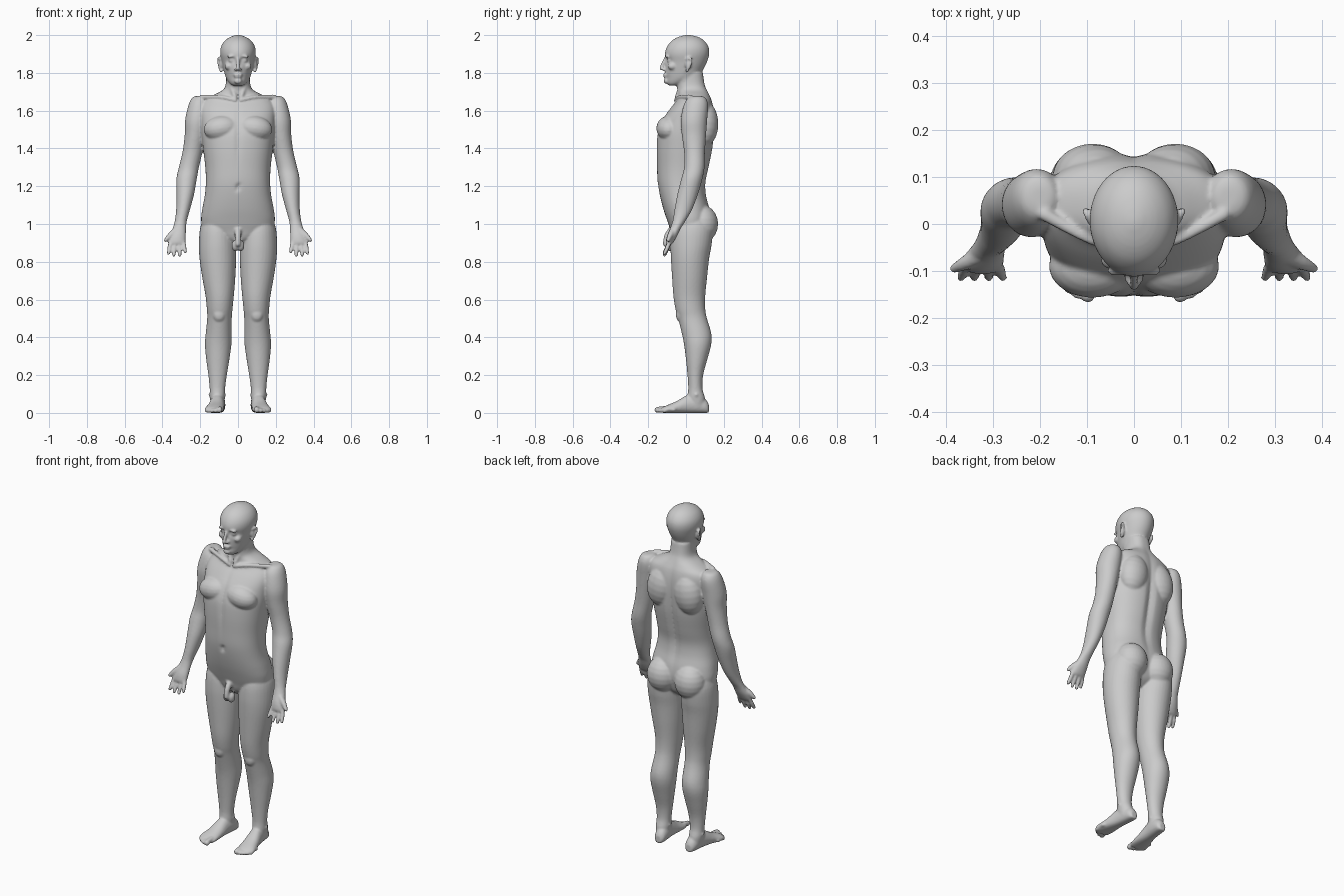
import bpy
from math import cos, sin, pi, exp, copysign
from mathutils import Vector, Matrix

verts, faces = [], []


def resample(rows, k=4):
    """Catmull-Rom through rows of numbers."""
    out = []
    for i in range(len(rows) - 1):
        p = [rows[max(0, min(len(rows) - 1, i + j))] for j in (-1, 0, 1, 2)]
        for s in range(k):
            t = s / k
            out.append([b + .5 * t * (c - a + t * (2 * a - 5 * b + 4 * c - d + t * (3 * (b - c) + d - a)))
                        for a, b, c, d in zip(*p)])
    return out + [list(rows[-1])]


def loft(rings):
    """Closed skin over a list of rings, wound so that it faces outward."""
    base, n, m = len(verts), len(rings[0]), len(rings)
    for ring in rings:
        verts.extend(ring)
    a, b, c = rings[m // 2][0], rings[m // 2][n // 4], rings[m // 2][n // 2]
    travel = sum(rings[-1], Vector()) / n - sum(rings[0], Vector()) / n
    flip = (b - a).cross(c - a).dot(travel) < 0
    new = [(base + j * n + i, base + j * n + (i + 1) % n, base + (j + 1) * n + (i + 1) % n, base + (j + 1) * n + i)
           for j in range(m - 1) for i in range(n)]
    new.append(tuple(base + i for i in reversed(range(n))))
    new.append(tuple(base + (m - 1) * n + i for i in range(n)))
    faces.extend(f[::-1] if flip else f for f in new)


def oval(i, n, e):
    c, s = cos(2 * pi * i / n), sin(2 * pi * i / n)
    return copysign(abs(c) ** (2 / e), c), copysign(abs(s) ** (2 / e), s)


def column(rows, side=1, n=32, e=2.0, warp=None):
    """Rows: height, centre x, half width, front y, back y."""
    rings = []
    for z, cx, w, yf, yb in resample(rows):
        ring = []
        for i in range(n):
            c, s = oval(i, n, e)
            v = Vector((side * (cx + w * c), (yf + yb) / 2 + (yb - yf) / 2 * s, z))
            ring.append(warp(v, s) if warp else v)
        rings.append(ring)
    loft(rings)


def ball(c, r, side=1, rot=0, n=16):
    m = Matrix.Translation((side * c[0], c[1], c[2])) @ Matrix.Rotation(side * rot, 4, 'Y')
    rings = []
    for j in range(11):
        a = -pi / 2 + .06 + (pi - .12) * j / 10
        rings.append([m @ Vector((r[0] * cos(a) * cos(2 * pi * i / n), r[1] * cos(a) * sin(2 * pi * i / n),
                                  r[2] * sin(a))) for i in range(n)])
    loft(rings)


def rod(pts, side=1, n=12):
    """Round-ended limb through points (x, y, z, radius)."""
    pts = resample(pts)
    P = [Vector((side * p[0], p[1], p[2])) for p in pts]
    rings = []
    for i, p in enumerate(P):
        q = (P[min(i + 1, len(P) - 1)] - P[max(i - 1, 0)]).to_track_quat('Z', 'Y')
        r = pts[i][3]
        rings.append([p + q @ Vector((r * cos(2 * pi * k / n), r * sin(2 * pi * k / n), 0)) for k in range(n)])
    loft(rings)
    for i in (0, -1):
        ball(P[i], [pts[i][3]] * 3, n=12)


def bump(x, w):
    return exp(-(x / w) ** 2)


# torso and neck, with spine and breastbone grooves
def torso_warp(v, s):
    if s > 0:
        v.y -= .016 * bump(v.x, .022) * bump(v.z - 1.38, .25)
    else:
        v.y += .008 * bump(v.x, .014) * bump(v.z - 1.47, .14)
        v.y += .014 * bump(v.x, .012) * bump(v.z - 1.195, .014)
    return v


column([(z, 0, w, f, b) for z, w, f, b in (
    (.885, .03, -.03, .06), (.92, .1, -.065, .1), (.97, .18, -.082, .12), (1.02, .195, -.1, .13),
    (1.08, .189, -.12, .125), (1.15, .176, -.138, .108), (1.22, .17, -.15, .105), (1.3, .173, -.154, .122),
    (1.4, .185, -.156, .142), (1.48, .194, -.15, .15), (1.55, .198, -.125, .152), (1.61, .2, -.085, .147),
    (1.655, .18, -.05, .137), (1.685, .125, -.042, .124), (1.71, .08, -.045, .112),
    (1.74, .065, -.05, .1), (1.8, .062, -.045, .09))], n=80, e=2.3, warp=torso_warp)


# head, with eye sockets and mouth crease pressed in
def head_warp(v, s):
    if s < 0:
        v.x *= 1 + .12 * s * bump(v.z - 1.8, .08)
        v.y += .014 * bump(abs(v.x) - .034, .018) * bump(v.z - 1.868, .014)
        v.y += .006 * bump(v.z - 1.775, .008) * bump(v.x, .03)
    return v


column([(z, 0, w, f, b) for z, w, f, b in (
    (1.733, .025, -.09, -.045), (1.745, .043, -.102, .0), (1.775, .064, -.107, .065), (1.82, .077, -.11, .092),
    (1.86, .086, -.109, .112), (1.9, .094, -.112, .123), (1.935, .091, -.102, .12), (1.965, .075, -.081, .102),
    (1.985, .051, -.052, .076), (1.996, .026, -.022, .045), (2.001, .006, 0, .015))], n=72, warp=head_warp)
rod([(0, -.108, 1.878, .008), (0, -.122, 1.85, .009), (0, -.131, 1.824, .011)])
ball((0, -.106, 1.757), (.022, .012, .015))
ball((0, -.111, 1.791), (.025, .011, .006))
ball((0, -.109, 1.779), (.021, .011, .006))

for side in (1, -1):
    # face and ears
    ball((.034, -.086, 1.866), (.017, .016, .013), side)
    ball((.035, -.1, 1.888), (.026, .012, .006), side, .12)
    ball((.011, -.117, 1.818), (.009, .012, .008), side)
    ball((.05, -.072, 1.835), (.022, .025, .02), side)
    rod([(.09, .004, 1.808, .008), (.097, .014, 1.83, .008), (.103, .03, 1.86, .007),
         (.102, .022, 1.878, .007), (.095, .004, 1.872, .006)], side)
    ball((.09, .012, 1.845), (.01, .017, .028), side)

    # chest, shoulder blades, buttocks, collar bones, neck muscles
    ball((.088, -.09, 1.507), (.094, .067, .066), side, .15, 32)
    ball((.128, -.128, 1.492), (.007, .016, .007), side)
    ball((.088, .1, 1.53), (.085, .071, .12), side, -.15, 32)
    ball((.09, .085, 1.0), (.09, .085, .1), side, 0, 32)
    rod([(.015, -.055, 1.655, .01), (.09, -.035, 1.672, .01), (.19, .02, 1.672, .014)], side)
    rod([(.06, .025, 1.83, .014), (.045, -.01, 1.76, .016), (.016, -.048, 1.672, .012)], side)

    # arms
    column([(1.678, .2, .02, .035, .08), (1.668, .203, .04, .012, .103), (1.63, .206, .056, -.012, .117),
            (1.55, .216, .064, -.028, .112), (1.47, .226, .056, -.022, .106), (1.38, .241, .053, -.01, .1),
            (1.3, .26, .053, -.01, .098), (1.24, .272, .054, -.025, .087), (1.16, .279, .047, -.045, .064),
            (1.08, .29, .037, -.06, .034), (1.02, .302, .032, -.07, .0), (.98, .31, .035, -.083, -.026),
            (.94, .318, .042, -.1, -.045), (.905, .322, .044, -.107, -.065), (.892, .322, .038, -.105, -.075)], side)

    # fingers and thumb
    for x0, x1, z1 in ((.356, .368, .845), (.333, .34, .835), (.311, .309, .835), (.29, .279, .853)):
        rod([(x0, -.084, .915, .011), ((x0 + x1) / 2, -.099, (.905 + z1) / 2, .0115), (x1, -.114, z1, .0095)], side)
    rod([(.33, -.07, .965, .017), (.361, -.084, .938, .015), (.383, -.095, .914, .01)], side)

    # legs
    column([(.03, .108, .032, .02, .1), (.08, .109, .04, .008, .1), (.13, .109, .041, .012, .087),
            (.2, .108, .049, .008, .091), (.28, .107, .061, .0, .112), (.36, .105, .07, -.01, .133),
            (.42, .102, .069, -.022, .134), (.5, .098, .065, -.042, .111), (.55, .097, .068, -.056, .102),
            (.62, .097, .075, -.067, .102), (.72, .102, .088, -.074, .112), (.82, .107, .097, -.08, .123),
            (.9, .109, .098, -.082, .137), (.98, .11, .09, -.075, .14), (1.05, .11, .065, -.05, .11)], side)
    ball((.1, -.028, .52), (.034, .026, .04), side)
    ball((.11, .055, .095), (.047, .02, .02), side)

    # feet, narrower above the sole, and toes
    rings = []
    for y, cx, w, top in resample([(.121, .1, .017, .045), (.105, .1, .031, .07), (.06, .104, .037, .1),
                                   (.01, .11, .039, .096), (-.05, .118, .046, .062), (-.1, .126, .052, .041),
                                   (-.125, .125, .043, .03)]):
        ring = []
        for i in range(32):
            c, s = oval(i, 32, 2.5)
            ring.append(Vector((side * (cx + w * c * (1 - .22 * max(s, 0))), y, top * (1 + s) / 2)))
        rings.append(ring)
    loft(rings)
    for x, y, r in ((.098, -.153, .0155), (.12, -.149, .0115), (.137, -.139, .011),
                    (.152, -.127, .0105), (.165, -.113, .01)):
        rod([(x, y + .05, r + .006, r), (x, y + .02, r + .006, r * .9), (x, y, r, r)], side)

    # lower groin
    ball((.014, -.082, .885), (.02, .025, .03), side)
rod([(0, -.08, .965, .018), (0, -.1, .935, .016), (0, -.108, .895, .015)])

# fuse everything into one smooth skin
mesh = bpy.data.meshes.new("body")
mesh.from_pydata(verts, [], faces)
body = bpy.data.objects.new("body", mesh)
bpy.context.collection.objects.link(body)
fuse = body.modifiers.new("fuse", 'REMESH')
fuse.mode = 'VOXEL'
fuse.voxel_size = .006
fuse.use_smooth_shade = True
soft = body.modifiers.new("soften", 'SMOOTH')
soft.factor = .5
soft.iterations = 4
